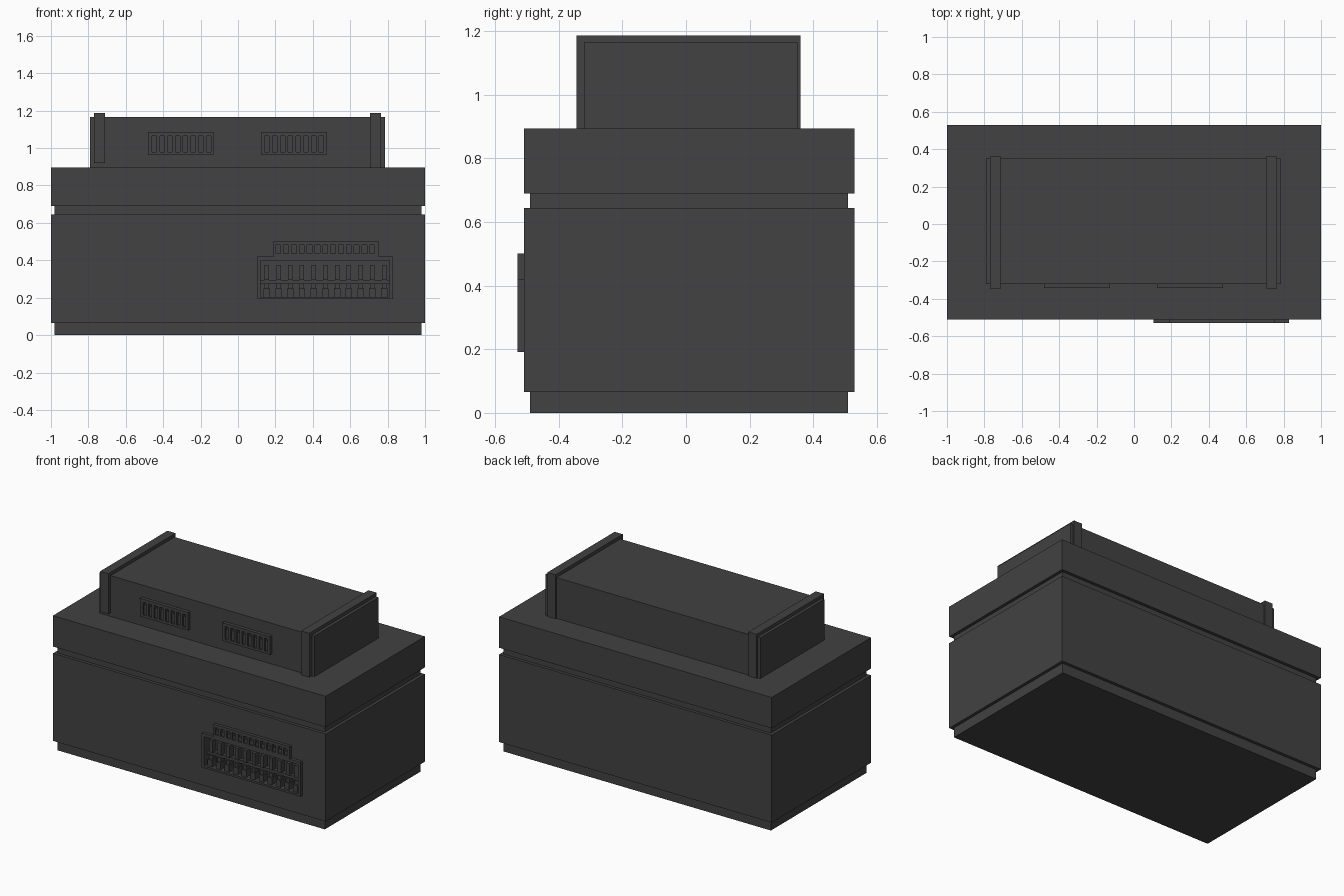
import bpy

cube = bpy.data.objects.get("Cube")
if cube:
    bpy.data.objects.remove(cube, do_unlink=True)

COLOR = (0.054, 0.054, 0.054, 1)
mat = bpy.data.materials.new("charcoal")
mat.use_nodes = True
mat.diffuse_color = COLOR
bsdf = mat.node_tree.nodes["Principled BSDF"]
bsdf.inputs["Base Color"].default_value = COLOR
bsdf.inputs["Roughness"].default_value = 0.8

QUADS = [(0, 1, 3, 2), (4, 6, 7, 5), (0, 4, 5, 1), (2, 3, 7, 6), (0, 2, 6, 4), (1, 5, 7, 3)]


def boxes(name, spans, hidden=False):
    """One mesh made of boxes, each given as x, y and z ranges."""
    verts, faces = [], []
    for xs, ys, zs in spans:
        base = len(verts)
        verts += [(x, y, z) for x in xs for y in ys for z in zs]
        faces += [tuple(base + i for i in q) for q in QUADS]
    mesh = bpy.data.meshes.new(name)
    mesh.from_pydata(verts, [], faces)
    mesh.materials.append(mat)
    obj = bpy.data.objects.new(name, mesh)
    bpy.context.collection.objects.link(obj)
    obj.hide_render = hidden
    if hidden:
        obj.display_type = 'WIRE'
        obj.hide_set(True)
    return obj


def cut(obj, name, spans):
    mod = obj.modifiers.new("openings", 'BOOLEAN')
    mod.operation = 'DIFFERENCE'
    mod.solver = 'EXACT'
    mod.object = boxes(name, spans, hidden=True)


def row(start, pitch, count, width, ys, zs):
    return [((start + i * pitch, start + i * pitch + width), ys, zs) for i in range(count)]


# Stacked housing with recessed plinth and groove
boxes("plinth", [((-0.98, 0.98), (-0.49, 0.51), (0, 0.065))])
body = boxes("body", [((-1, 1), (-0.51, 0.53), (0.065, 0.645))])
boxes("groove", [((-0.98, 0.98), (-0.49, 0.51), (0.645, 0.69))])
boxes("lid", [((-1, 1), (-0.51, 0.53), (0.69, 0.895))])

# Upper housing and the two straps over it
boxes("upper_housing", [((-0.79, 0.785), (-0.32, 0.35), (0.895, 1.165))])
for name, xs, foot in (("right_strap", (-0.77, -0.71), 0.92), ("left_strap", (0.705, 0.765), 0.895)):
    boxes(name, [(xs, (-0.345, -0.32), (foot, 1.187)),
                 (xs, (-0.32, 0.35), (1.165, 1.187)),
                 (xs, (0.35, 0.36), (0.895, 1.187))])

# Slotted connectors on the upper housing
for name, x in (("right_connector", -0.48), ("left_connector", 0.122)):
    plate = boxes(name, [((x, x + 0.353), (-0.342, -0.32), (0.965, 1.085))])
    cut(plate, name + "_slots", row(x + 0.021, 0.0415, 8, 0.024, (-0.36, -0.322), (0.98, 1.065)))
    boxes(name + "_contacts", row(x + 0.021, 0.0415, 8, 0.024, (-0.33, -0.32), (0.98, 1.045)))

# Terminal block frame around a deep opening
cavity = ((0.12, 0.81), (-0.56, -0.465), (0.205, 0.4))
cut(body, "body_opening", [cavity])
frame = boxes("terminal_frame", [((0.105, 0.83), (-0.53, -0.51), (0.192, 0.42))])
cut(frame, "frame_opening", [cavity])

# Terminal dividers and shelf inside the opening
boxes("terminal_shelf", [((0.12, 0.81), (-0.495, -0.465), (0.275, 0.295))])
boxes("upper_terminals", row(0.142, 0.0627, 11, 0.024, (-0.505, -0.465), (0.295, 0.375)))
boxes("lower_terminals", row(0.137, 0.0627, 11, 0.034, (-0.515, -0.465), (0.205, 0.25))
      + row(0.142, 0.0627, 11, 0.024, (-0.505, -0.465), (0.25, 0.275)))

# Narrow slotted strip above the terminal block
strip = boxes("signal_strip", [((0.19, 0.75), (-0.53, -0.51), (0.42, 0.502))])
cut(strip, "strip_slots", row(0.202, 0.0419, 13, 0.026, (-0.56, -0.512), (0.435, 0.482)))
boxes("signal_contacts", row(0.202, 0.0419, 13, 0.026, (-0.52, -0.51), (0.435, 0.46)))
